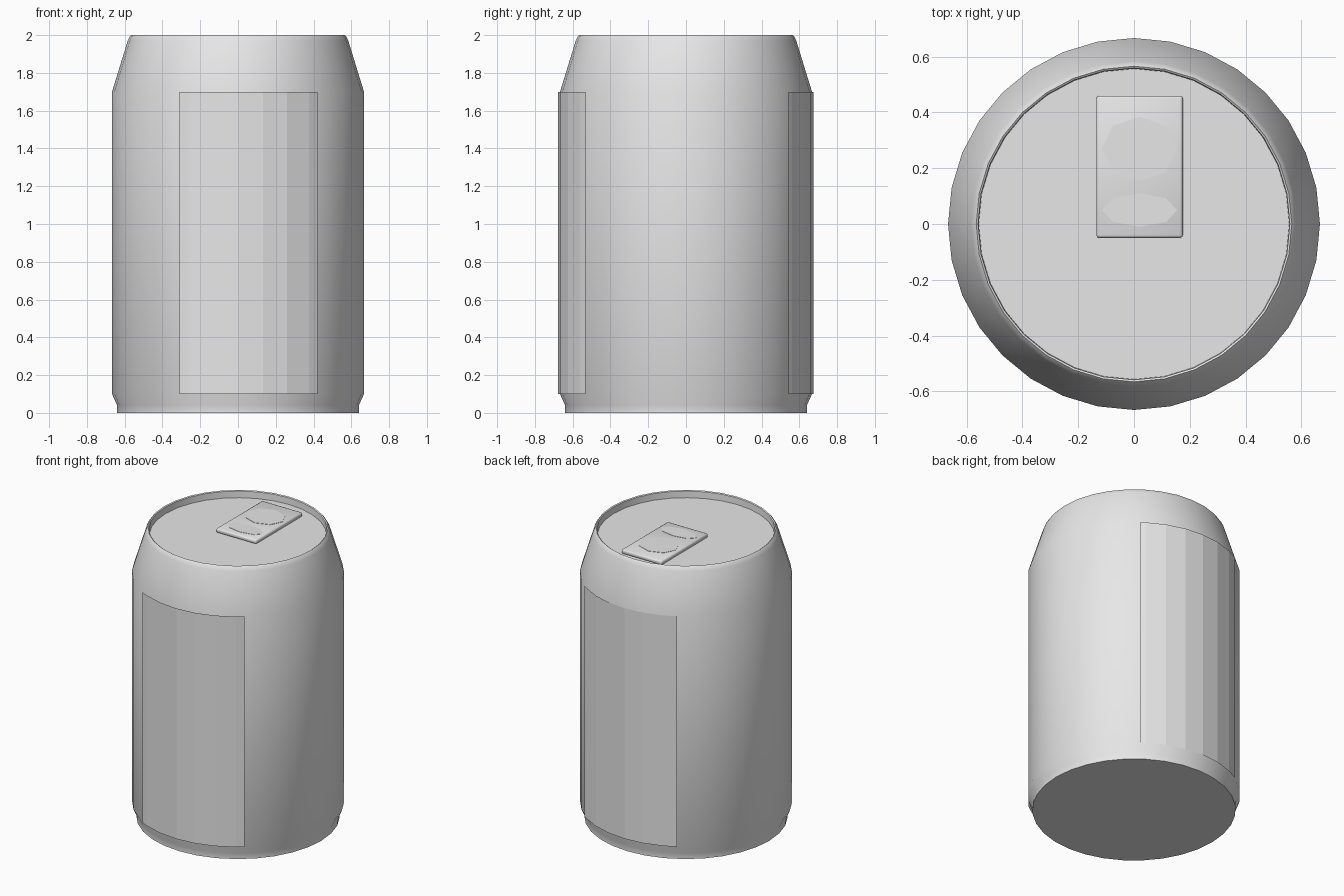
import bpy, bmesh, math

cube = bpy.data.objects.get("Cube")
if cube:
    bpy.data.objects.remove(cube, do_unlink=True)

SEGMENTS = 32
BOTTOM, TOP = 0.1, 1.7      # label height range
LID_Z, TAB_Z = 1.95, 1.98
TAB_X = 0.02

metal = bpy.data.materials.new("light grey")
metal.use_nodes = True
grey = (0.8, 0.8, 0.8, 1)
metal.diffuse_color = grey
metal.node_tree.nodes["Principled BSDF"].inputs["Base Color"].default_value = grey


def finish(name, bm, smooth_angle=None):
    """Turn a bmesh into a named, coloured object."""
    mesh = bpy.data.meshes.new(name)
    bm.to_mesh(mesh)
    bm.free()
    mesh.materials.append(metal)
    obj = bpy.data.objects.new(name, mesh)
    bpy.context.collection.objects.link(obj)
    if smooth_angle:
        bpy.ops.object.select_all(action="DESELECT")
        obj.select_set(True)
        bpy.context.view_layer.objects.active = obj
        bpy.ops.object.shade_smooth_by_angle(angle=math.radians(smooth_angle))
    return obj


def lathe(name, profile):
    """Spin a (radius, height) profile and cap both ends."""
    bm = bmesh.new()
    rings = []
    for r, z in profile:
        angles = [math.tau * i / SEGMENTS for i in range(SEGMENTS)]
        rings.append([bm.verts.new((r * math.cos(a), r * math.sin(a), z)) for a in angles])
    for low, high in zip(rings, rings[1:]):
        for i in range(SEGMENTS):
            j = (i + 1) % SEGMENTS
            bm.faces.new((low[i], low[j], high[j], high[i]))
    bm.faces.new(rings[0][::-1])
    bm.faces.new(rings[-1])
    return finish(name, bm, 50)


def label(name, side, radius, x_min, x_max):
    """Curved panel wrapped on the can; side is -1 for front, 1 for back."""
    step = math.tau / SEGMENTS
    start, end = math.asin(x_min / radius), math.asin(x_max / radius)
    inner = [i * step for i in range(-8, 9) if start < i * step < end]
    bm = bmesh.new()
    columns = []
    for a in [start] + inner + [end]:
        x, y = radius * math.sin(a), side * radius * math.cos(a)
        columns.append([bm.verts.new((x, y, z)) for z in (BOTTOM, TOP)])
    for (a, b), (c, d) in zip(columns, columns[1:]):
        bm.faces.new((a, c, d, b) if side < 0 else (c, a, b, d))
    return finish(name, bm)


def tab_plate(name, y, ry):
    """Thin eight-sided plate lying on the pull tab."""
    bm = bmesh.new()
    bmesh.ops.create_cone(bm, cap_ends=True, segments=8, radius1=1, radius2=1, depth=1)
    for v in bm.verts:
        v.co.x, v.co.y = v.co.x * 0.135 + TAB_X, v.co.y * ry + y
        v.co.z = v.co.z * 0.004 + TAB_Z
    return finish(name, bm)


# Can shell with tapered shoulder, rolled rim and recessed lid
lathe("can_body", [
    (0.64, 0), (0.64, 0.04), (0.667, BOTTOM), (0.667, TOP),
    (0.584, 1.97), (0.575, 1.99), (0.566, 2.0), (0.559, 1.995), (0.557, LID_Z),
])

# Wrapped labels
label("front_label", -1, 0.677, -0.31, 0.42)
label("back_label", 1, 0.674, -0.34, 0.40)

# Pull tab with softened edges
bm = bmesh.new()
bmesh.ops.create_cube(bm, size=1)
for v in bm.verts:
    v.co.x = v.co.x * 0.31 + TAB_X
    v.co.y = v.co.y * 0.51 + 0.205
    v.co.z = LID_Z + (TAB_Z - LID_Z) * (v.co.z + 0.5)
bmesh.ops.bevel(bm, geom=bm.edges[:], offset=0.01, segments=2, profile=0.5, affect="EDGES")
finish("pull_tab", bm, 50)

# Finger ring and rivet plates
tab_plate("tab_ring_plate", 0.27, 0.115)
tab_plate("tab_rivet_plate", 0.05, 0.06)
